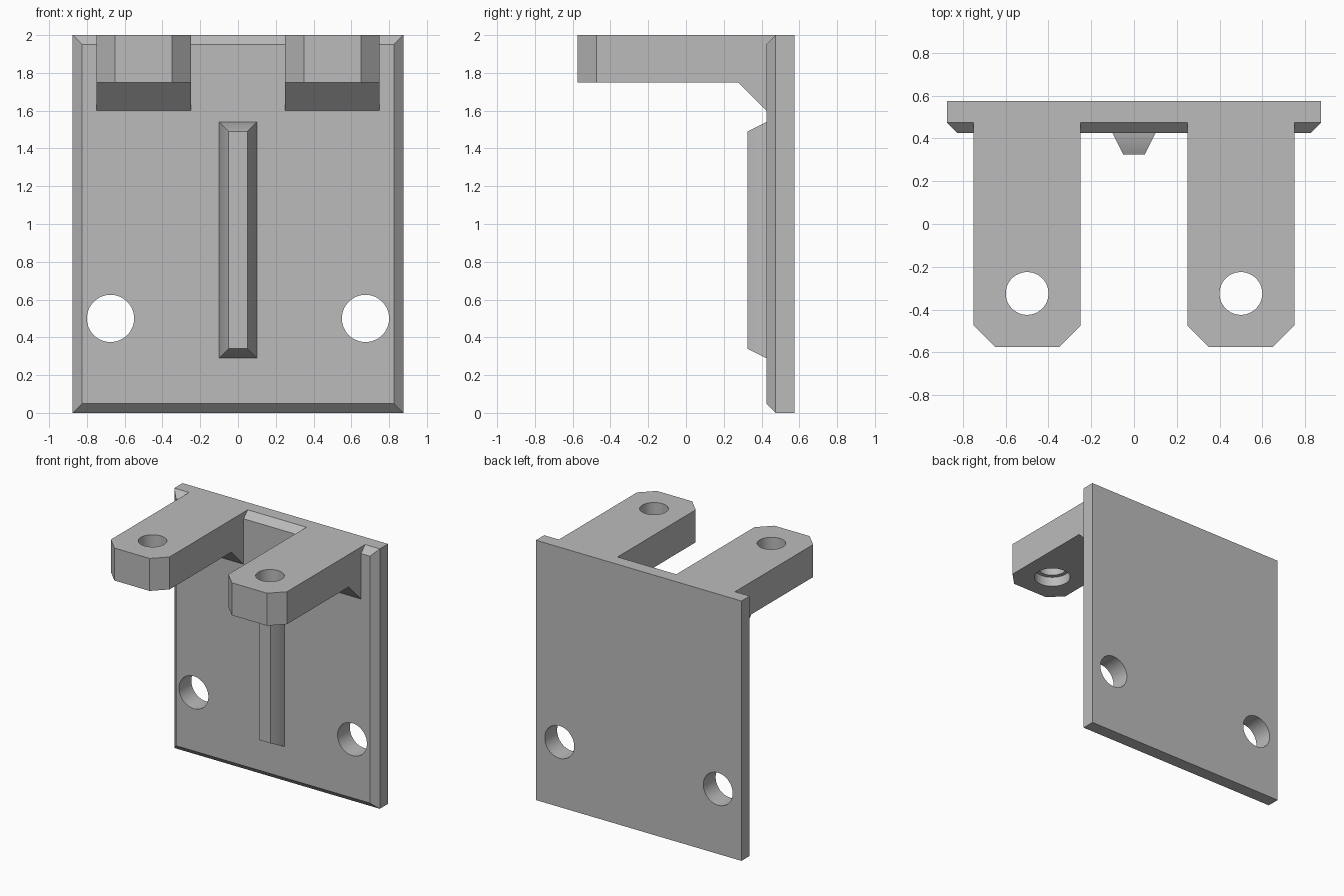
import bpy, bmesh
from math import pi, radians
from mathutils import Vector

if "Cube" in bpy.data.objects:
    bpy.data.objects.remove(bpy.data.objects["Cube"], do_unlink=True)

GREY = (0.5, 0.5, 0.5, 1)
grey = bpy.data.materials.new("plain grey")
grey.use_nodes = True
grey.diffuse_color = GREY
grey.node_tree.nodes["Principled BSDF"].inputs["Base Color"].default_value = GREY


def finish(name, bm):
    """Turn a bmesh into a named grey object."""
    bmesh.ops.recalc_face_normals(bm, faces=bm.faces)
    mesh = bpy.data.meshes.new(name)
    bm.to_mesh(mesh)
    bm.free()
    mesh.materials.append(grey)
    obj = bpy.data.objects.new(name, mesh)
    bpy.context.collection.objects.link(obj)
    return obj


def stepped_block(name, layers):
    """Loft rectangles (y, half width, bottom, top) from back to front."""
    bm = bmesh.new()
    rings = [[bm.verts.new((x, y, z)) for x, z in
              ((-w, low), (w, low), (w, high), (-w, high))]
             for y, w, low, high in layers]
    for a, b in zip(rings, rings[1:]):
        for i in range(4):
            j = (i + 1) % 4
            bm.faces.new((a[i], a[j], b[j], b[i]))
    bm.faces.new(rings[0])
    bm.faces.new(rings[-1])
    return finish(name, bm)


def drill(obj, centre, radius, depth, along_y=False):
    """Cut a round hole and discard the cutter."""
    bpy.ops.mesh.primitive_cylinder_add(
        vertices=64, radius=radius, depth=depth, location=centre,
        rotation=(pi / 2 if along_y else 0, 0, 0))
    cutter = bpy.context.object
    cutter.hide_render = True
    cutter.data.materials.append(grey)
    mod = obj.modifiers.new("hole", "BOOLEAN")
    mod.operation, mod.solver, mod.object = "DIFFERENCE", "EXACT", cutter
    bpy.context.view_layer.objects.active = obj
    bpy.ops.object.modifier_apply(modifier=mod.name)
    bpy.data.objects.remove(cutter, do_unlink=True)


def make_arm(name, x):
    """Side profile with a gusset, extruded sideways, front corners cut."""
    profile = [(-0.575, 2), (-0.575, 1.75), (0.275, 1.75),
               (0.425, 1.6), (0.475, 1.6), (0.475, 2)]
    bm = bmesh.new()
    face = bm.faces.new([bm.verts.new((x - 0.25, y, z)) for y, z in profile])
    grown = bmesh.ops.extrude_face_region(bm, geom=[face])["geom"]
    bmesh.ops.translate(bm, vec=Vector((0.5, 0, 0)),
                        verts=[g for g in grown if isinstance(g, bmesh.types.BMVert)])
    corners = [e for e in bm.edges
               if all(v.co.y < -0.5 for v in e.verts)
               and abs(e.verts[0].co.x - e.verts[1].co.x) < 0.01]
    bmesh.ops.bevel(bm, geom=corners, offset=0.1, segments=1, affect="EDGES")
    arm = finish(name, bm)
    # Through hole with a wider recess underneath
    drill(arm, (x, -0.325, 1.875), 0.1, 0.6)
    drill(arm, (x, -0.325, 1.725), 0.13, 0.2)
    return arm


# Back plate with chamfered front edges and two mounting holes
plate = stepped_block("back_plate", [(0.575, 0.875, 0, 2), (0.475, 0.875, 0, 2),
                                     (0.425, 0.825, 0.05, 1.95)])
for side in (-1, 1):
    drill(plate, (side * 0.675, 0.5, 0.5), 0.125, 0.6, along_y=True)

# Tapered stiffening rib, set slightly into the plate
rib = stepped_block("centre_rib", [(0.45, 0.1, 0.29, 1.54), (0.425, 0.1, 0.29, 1.54),
                                   (0.325, 0.05, 0.34, 1.49)])

# Pair of arms
arms = [make_arm("right_arm", -0.5), make_arm("left_arm", 0.5)]

# Round hole walls, sharp edges elsewhere
bpy.ops.object.select_all(action="DESELECT")
for obj in [plate, rib] + arms:
    obj.select_set(True)
bpy.context.view_layer.objects.active = plate
bpy.ops.object.shade_smooth_by_angle(angle=radians(30))
